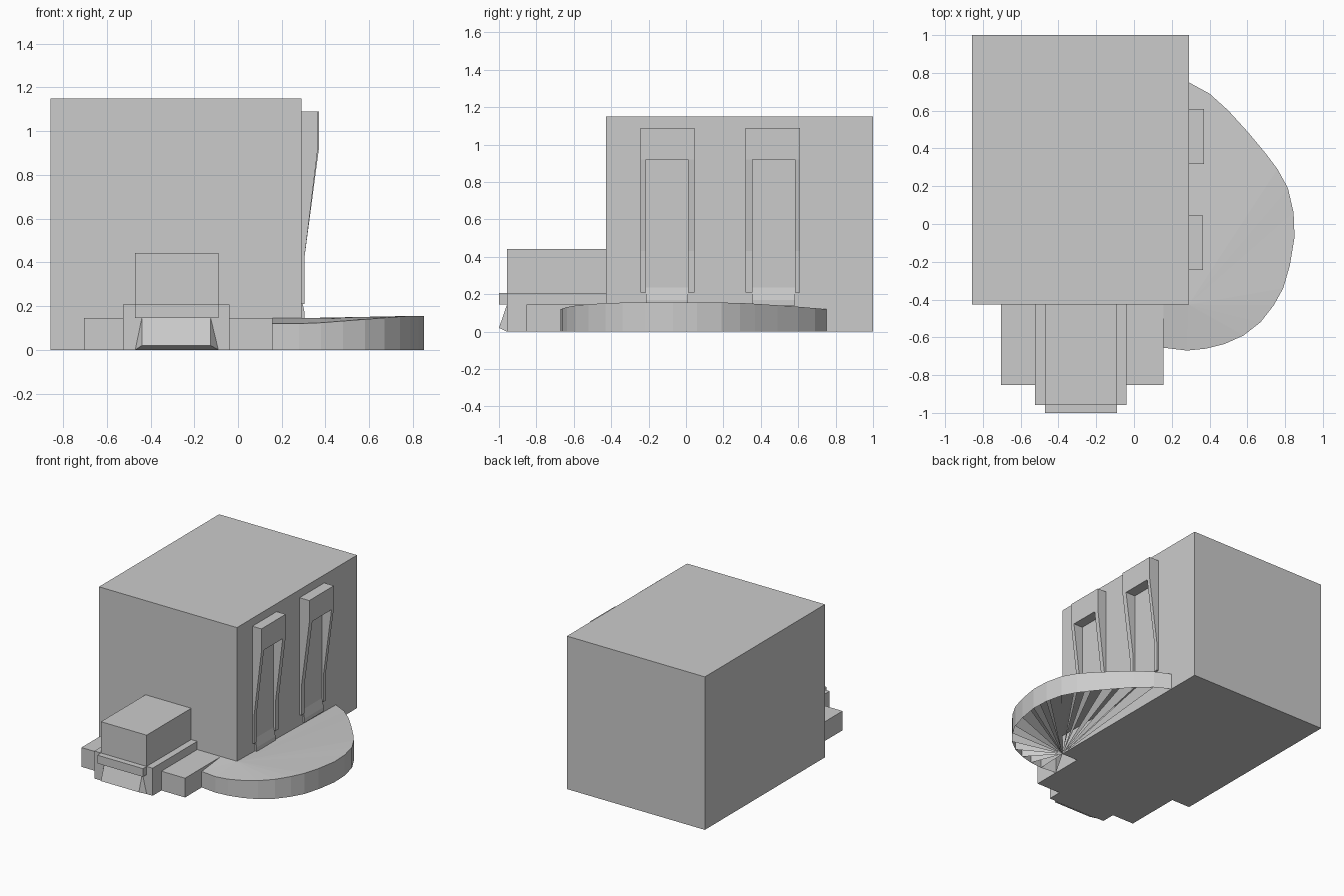
import bpy

if "Cube" in bpy.data.objects:
    bpy.data.objects.remove(bpy.data.objects["Cube"])


def mesh_object(name, verts, faces):
    me = bpy.data.meshes.new(name)
    me.from_pydata(verts, [], faces)
    me.validate()
    ob = bpy.data.objects.new(name, me)
    bpy.context.collection.objects.link(ob)
    return ob


def box(name, x0, x1, y0, y1, z0, z1):
    prism(name, [(x0, z0), (x1, z0), (x1, z1), (x0, z1)], y0, y1)


def prism(name, profile, y0, y1):
    """Extrude a counter-clockwise XZ profile along y."""
    n = len(profile)
    verts = [(x, y, z) for y in (y0, y1) for x, z in profile]
    faces = [list(range(n)), list(range(2 * n - 1, n - 1, -1))]
    faces += [[i, i + n, (i + 1) % n + n, (i + 1) % n] for i in range(n)]
    return mesh_object(name, verts, faces)


# main building block
WALL, FRONT = 0.29, -0.427
box("main_block", -0.857, WALL, FRONT, 1.0, 0, 1.15)

# stepped front entrance
box("front_base", -0.705, 0.157, -0.853, FRONT, 0, 0.145)
box("entrance_plinth", -0.525, -0.04, -0.957, FRONT, 0, 0.207)
box("entrance_block", -0.47, -0.09, -0.957, FRONT, 0.2, 0.442)
box("entrance_ledge", -0.47, -0.09, -1.0, -0.957, 0.145, 0.207)

# sloping apron under the ledge
b = -0.957
mesh_object("entrance_apron",
            [(-0.47, b, 0), (-0.09, b, 0), (-0.125, b, 0.145), (-0.44, b, 0.145),
             (-0.44, -1.0, 0.02), (-0.125, -1.0, 0.02)],
            [(4, 5, 2, 3), (0, 1, 5, 4), (0, 4, 3), (1, 2, 5)])

# two tapered side frames: legs, header, sill
for i, (y0, y1, o0, o1, xo) in enumerate([(-0.243, 0.045, -0.213, 0.01, 0.365),
                                          (0.318, 0.61, 0.355, 0.583, 0.37)]):
    leg = [(WALL, 0.21), (0.305, 0.21), (0.305, 0.43), (xo, 0.92), (xo, 1.09), (WALL, 1.09)]
    prism(f"frame_leg_a_{i}", leg, y0, o0)
    prism(f"frame_leg_b_{i}", leg, o1, y1)
    box(f"frame_header_{i}", WALL, xo, o0, o1, 0.92, 1.09)
    prism(f"frame_sill_{i}", [(WALL, 0.14), (0.305, 0.14), (0.305, 0.17), (WALL, 0.235)], o0, o1)

# curved side terrace: top fan, outer rim and triangular ribs underneath
rim = [(0.157, -0.655), (0.28, -0.67), (0.38, -0.66), (0.48, -0.635), (0.58, -0.59),
       (0.67, -0.52), (0.74, -0.43), (0.79, -0.34), (0.825, -0.22), (0.85, -0.07),
       (0.845, 0.06), (0.815, 0.19), (0.76, 0.29), (0.70, 0.37), (0.60, 0.49),
       (0.50, 0.60), (0.40, 0.69), (0.29, 0.75)]


def rim_height(x):
    return 0.12 + 0.035 * min(1, max(0, (x - 0.33) / 0.45))


n = len(rim)
verts = [(x, y, 0) for x, y in rim] + [(x, y, rim_height(x)) for x, y in rim]
hub, hub_top, inner = 2 * n, 2 * n + 1, 2 * n + 2
verts += [(WALL, FRONT, 0), (WALL, FRONT, 0.145), (0.157, FRONT, 0.145)]
faces = [(hub_top, inner, n)]
for i in range(n - 1):
    faces += [(hub_top, n + i, n + i + 1), (i, i + 1, n + i + 1, n + i)]
faces += [(hub, i, n + i) for i in range(n)]
mesh_object("side_terrace", verts, faces)
